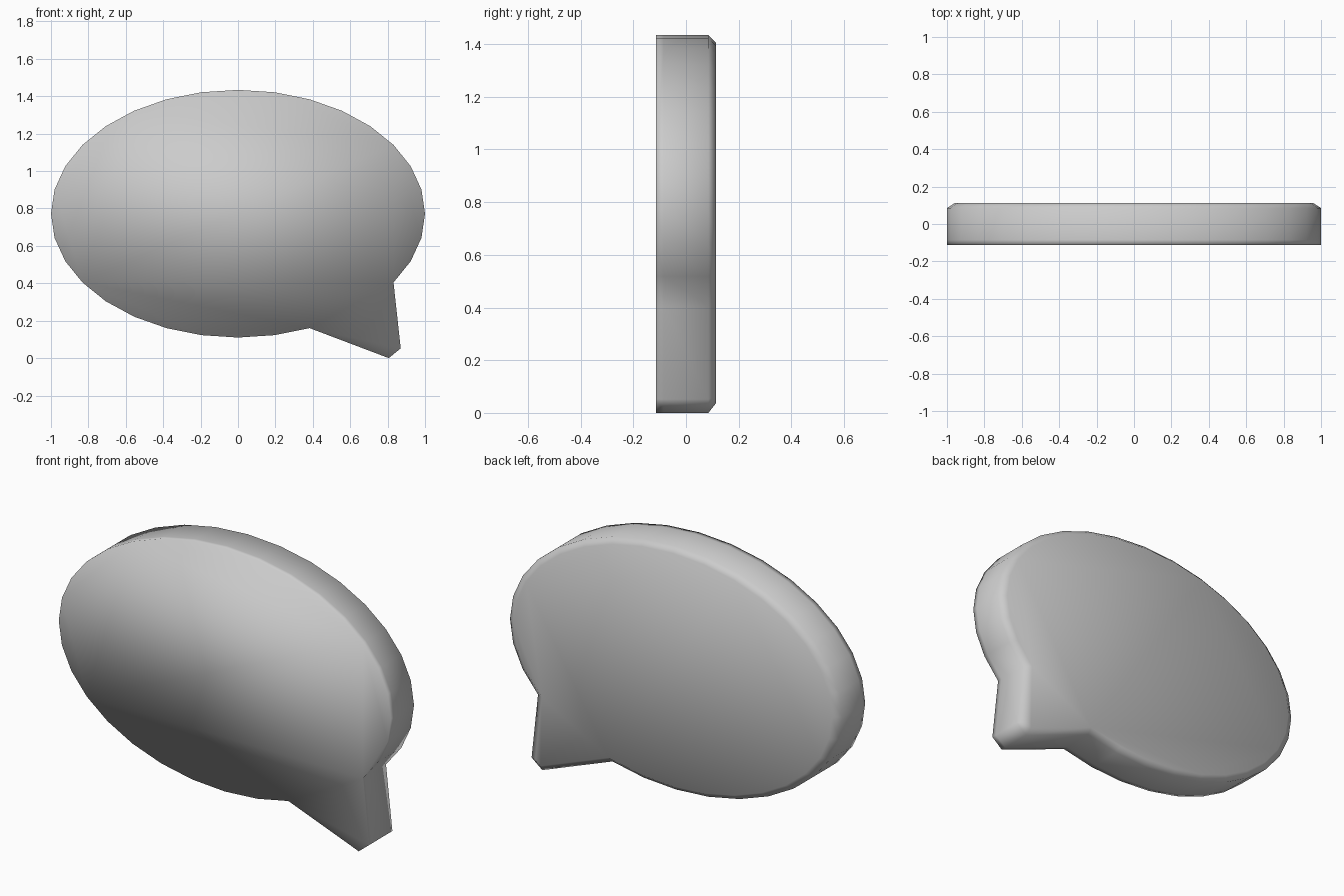
import bpy, bmesh, math

if "Cube" in bpy.data.objects:
    bpy.data.objects.remove(bpy.data.objects["Cube"])

RZ, CZ = 0.662, 0.772      # vertical radius and centre height of the oval
HALF, EDGE = 0.113, 0.085  # half thickness at the faces and at the rim

# Outline in unit-circle space: 32-gon with two corners replaced by the tail
outline = []
for i in range(32):
    deg = i * 11.25
    if 294 > deg > 291 or deg <= 291 or deg > 326:
        outline.append((math.cos(math.radians(deg)), math.sin(math.radians(deg))))
    if deg == 292.5:
        # blunt tail tip
        outline += [(x, (z - CZ) / RZ) for x, z in ((0.806, 0.0), (0.87, 0.052))]

# Prism between the two rims
bm = bmesh.new()
front = [bm.verts.new((x, -EDGE, z)) for x, z in outline]
back = [bm.verts.new((x, EDGE, z)) for x, z in outline]
caps = [bm.faces.new(front), bm.faces.new(back[::-1])]
n = len(outline)
for i in range(n):
    j = (i + 1) % n
    bm.faces.new((front[j], front[i], back[i], back[j]))

# Chamfer: inset each cap and push it outward
for cap in caps:
    bmesh.ops.inset_region(bm, faces=[cap], thickness=0.042, use_even_offset=True)
    for v in cap.verts:
        v.co.y = math.copysign(HALF, v.co.y)

# Squash the circle to an oval and lift it onto the floor
for v in bm.verts:
    v.co.z = v.co.z * RZ + CZ
bmesh.ops.recalc_face_normals(bm, faces=bm.faces)
for f in bm.faces:
    f.smooth = True

mesh = bpy.data.meshes.new("speech_bubble")
bm.to_mesh(mesh)
bm.free()
bpy.context.collection.objects.link(bpy.data.objects.new("speech_bubble", mesh))
